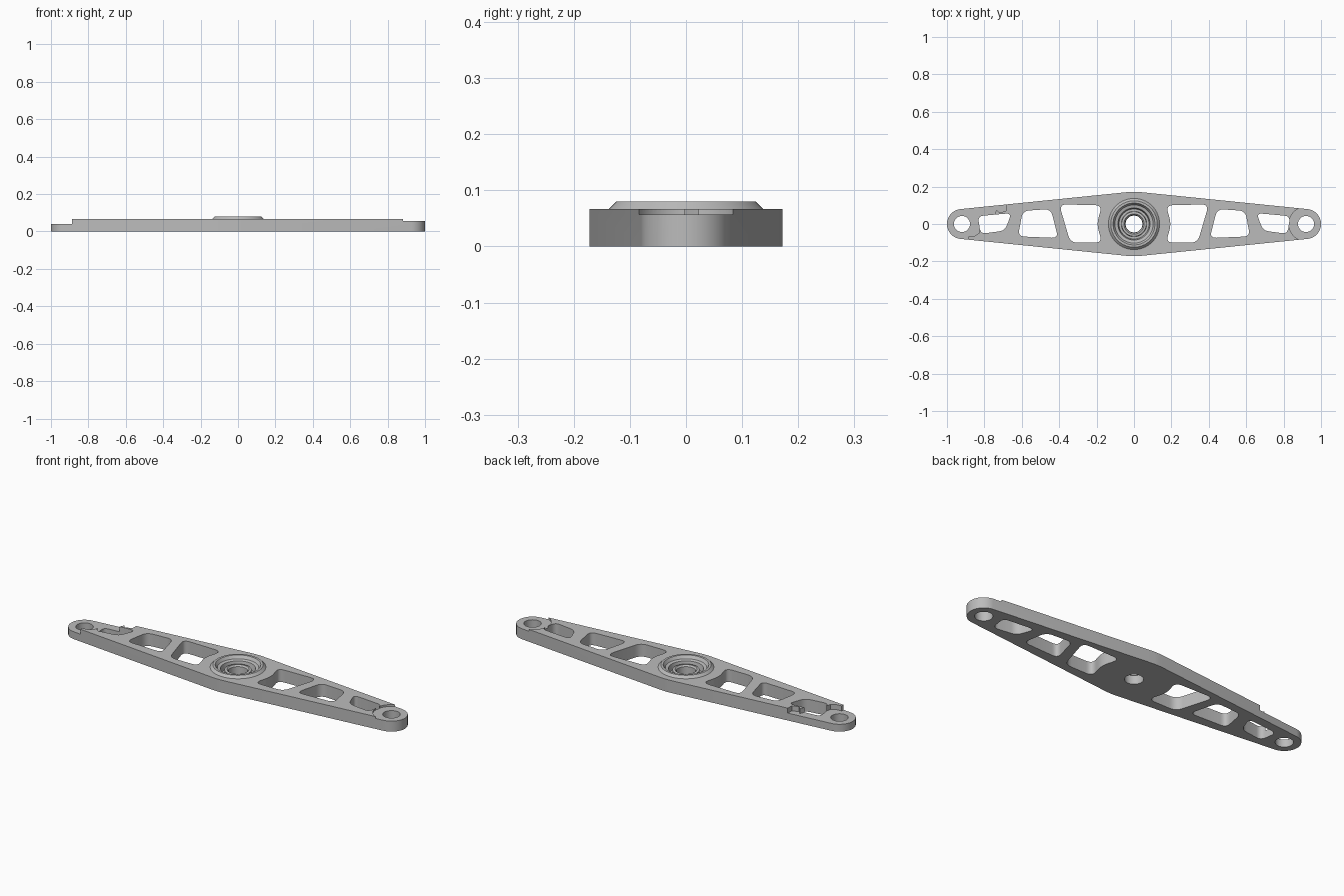
import bpy, bmesh, math
from mathutils import Vector

cube = bpy.data.objects.get("Cube")
if cube:
    bpy.data.objects.remove(cube, do_unlink=True)

THICK = 0.067
END_X, END_R, HOLE_R = 0.92, 0.08, 0.043

metal = bpy.data.materials.new("grey metal")
metal.use_nodes = True
GREY = (0.5, 0.5, 0.5, 1)
metal.diffuse_color = GREY
metal.node_tree.nodes["Principled BSDF"].inputs["Base Color"].default_value = GREY


def arc(cx, cy, r, a0, a1, n):
    """Points along an arc, angles in degrees."""
    angles = [math.radians(a0 + (a1 - a0) * i / n) for i in range(n + 1)]
    return [(cx + r * math.cos(a), cy + r * math.sin(a)) for a in angles]


def circle(cx, r, n=48):
    return arc(cx, 0, r, 0, 360, n)[:-1]


def rounded(points, radius, steps=6):
    """Polygon with its corners softened."""
    out, pts = [], [Vector(p) for p in points]
    for i, p in enumerate(pts):
        a, b = pts[i - 1] - p, pts[(i + 1) % len(pts)] - p
        a = p + a.normalized() * min(radius, a.length * 0.48)
        b = p + b.normalized() * min(radius, b.length * 0.48)
        for k in range(steps + 1):
            t = k / steps
            out.append(tuple(a * (1 - t) ** 2 + p * 2 * t * (1 - t) + b * t * t))
    return out


def mirror_x(points):
    return [(-x, y) for x, y in reversed(points)]


def slab(name, loops, z0, z1):
    """Extruded flat shape; loops inside the first one become holes."""
    curve = bpy.data.curves.new(name + " outline", "CURVE")
    curve.dimensions = "2D"
    curve.fill_mode = "BOTH"
    curve.extrude = (z1 - z0) / 2
    for loop in loops:
        spline = curve.splines.new("POLY")
        spline.points.add(len(loop) - 1)
        for point, (x, y) in zip(spline.points, loop):
            point.co = (x, y, 0, 1)
        spline.use_cyclic_u = True
    temp = bpy.data.objects.new(name + " temp", curve)
    bpy.context.collection.objects.link(temp)
    bpy.context.view_layer.update()
    mesh = bpy.data.meshes.new_from_object(
        temp.evaluated_get(bpy.context.evaluated_depsgraph_get()))
    bpy.data.objects.remove(temp, do_unlink=True)
    bm = bmesh.new()
    bm.from_mesh(mesh)
    bmesh.ops.remove_doubles(bm, verts=bm.verts, dist=0.00001)
    bmesh.ops.translate(bm, verts=bm.verts, vec=(0, 0, (z0 + z1) / 2))
    bmesh.ops.recalc_face_normals(bm, faces=bm.faces)
    bm.to_mesh(mesh)
    bm.free()
    mesh.materials.clear()
    mesh.materials.append(metal)
    obj = bpy.data.objects.new(name, mesh)
    bpy.context.collection.objects.link(obj)
    return obj


def smooth(obj):
    bpy.ops.object.select_all(action="DESELECT")
    obj.select_set(True)
    bpy.context.view_layer.objects.active = obj
    bpy.ops.object.shade_smooth_by_angle(angle=math.radians(30))


# Tapered arm with lightening pockets, end holes and a hub bore
right_end = arc(END_X, 0, END_R, -84, 84, 32)
outline = right_end + [(0.02, 0.172), (-0.02, 0.172)]
outline += [(-x, -y) for x, y in right_end] + [(-0.02, -0.172), (0.02, -0.172)]

inner = rounded([(0.17, 0.1), (0.2, 0), (0.17, -0.1), (0.34, -0.1), (0.4, 0.105)], 0.04)
middle = rounded([(0.405, -0.075), (0.62, -0.066), (0.595, 0.07), (0.445, 0.08)], 0.035)
outer = rounded([(0.69, -0.035), (0.82, -0.053), (0.835, 0.042), (0.655, 0.058)], 0.03)
holes = []
for pocket in (inner, middle, outer, circle(END_X, HOLE_R)):
    holes += [pocket, mirror_x(pocket)]
arm = slab("arm", [outline, circle(0, 0.108)] + holes, 0, THICK)

# Lowered seats cut into both ends
right_seat = arc(END_X, 0, 0.092, 112, 248, 24) + [(1.1, -0.1), (1.1, 0.1)]
left_seat = [(-1.1, -0.12), (-0.89, -0.12), (-0.885, -0.068), (-0.855, -0.066),
             (-0.83, -0.05), (-0.825, -0.025), (-0.76, 0.02), (-0.735, 0.075),
             (-0.72, 0.06), (-0.685, 0.07), (-0.68, 0.15), (-1.1, 0.15)]
for name, loop, z in (("right seat cutter", right_seat, 0.057),
                      ("left seat cutter", left_seat, 0.04)):
    cutter = slab(name, [loop], z, 0.12)
    cut = arm.modifiers.new(name, "BOOLEAN")
    cut.operation = "DIFFERENCE"
    cut.solver = "EXACT"
    cut.object = cutter
    bpy.context.view_layer.objects.active = arm
    bpy.ops.object.modifier_apply(modifier=name)
    bpy.data.objects.remove(cutter, do_unlink=True)
smooth(arm)

# Turned hub: bevelled rim, bowl and inner sleeve
profile = [(0.108, 0), (0.108, THICK), (0.137, THICK), (0.124, 0.08), (0.112, 0.08),
           (0.102, 0.064), (0.086, 0.06), (0.08, 0.03), (0.068, 0.03), (0.066, 0.053),
           (0.054, 0.055), (0.047, 0.047), (0.045, 0)]
SIDES = 64
bm = bmesh.new()
rings = []
for i in range(SIDES):
    a = 2 * math.pi * i / SIDES
    rings.append([bm.verts.new((r * math.cos(a), r * math.sin(a), z)) for r, z in profile])
for i, ring in enumerate(rings):
    nxt = rings[(i + 1) % SIDES]
    for j in range(len(profile)):
        k = (j + 1) % len(profile)
        bm.faces.new((ring[j], nxt[j], nxt[k], ring[k]))
bmesh.ops.recalc_face_normals(bm, faces=bm.faces)
mesh = bpy.data.meshes.new("hub")
bm.to_mesh(mesh)
bm.free()
mesh.materials.append(metal)
hub = bpy.data.objects.new("hub", mesh)
bpy.context.collection.objects.link(hub)
smooth(hub)
